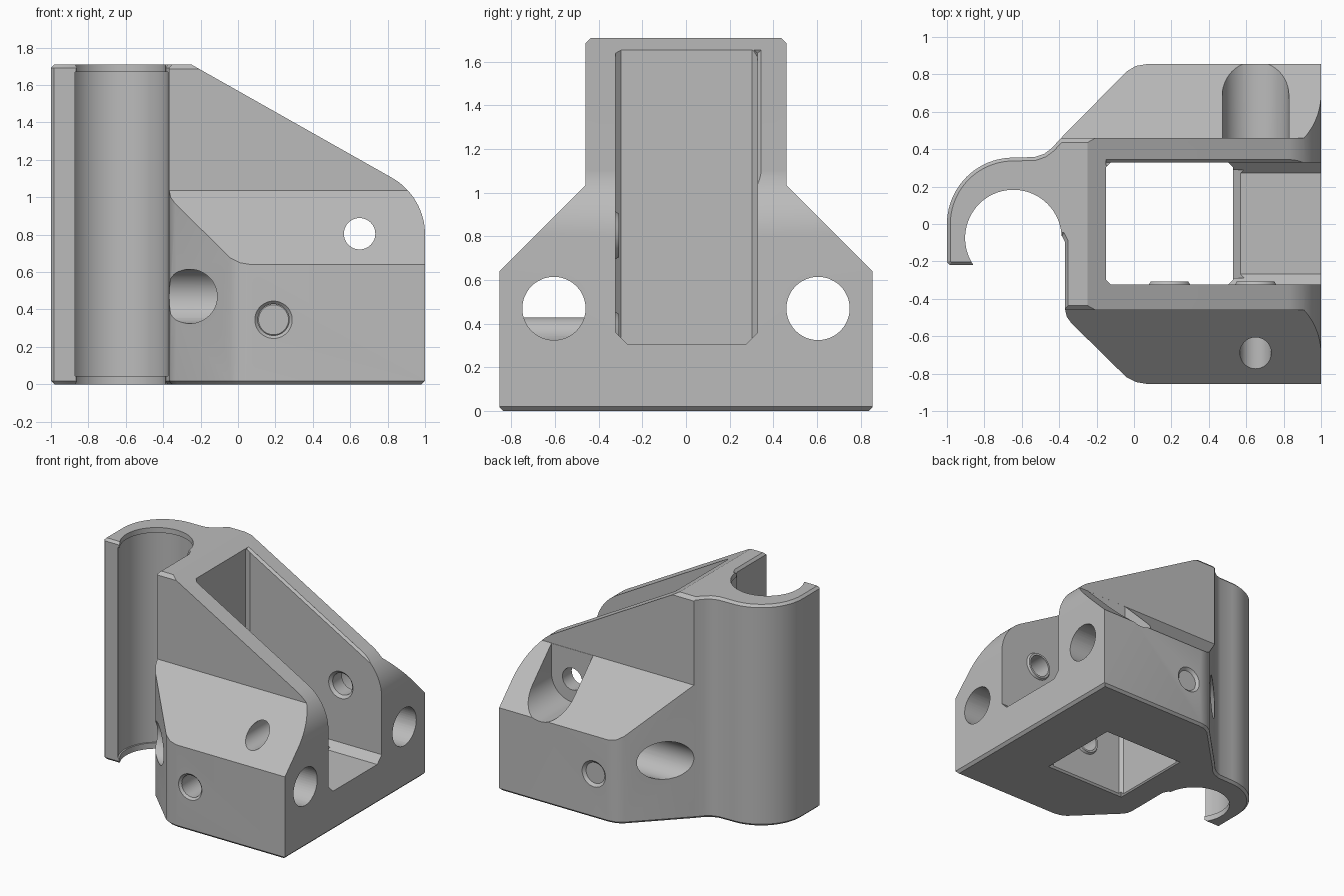
import bpy, bmesh
from math import sin, cos, radians, sqrt
from mathutils import Vector

old = bpy.data.objects.get("Cube")
if old:
    bpy.data.objects.remove(old, do_unlink=True)

grey = bpy.data.materials.new("light grey plastic")
grey.use_nodes = True
COLOR = (0.5, 0.5, 0.5, 1)
grey.diffuse_color = COLOR
grey.node_tree.nodes["Principled BSDF"].inputs["Base Color"].default_value = COLOR

MAP = {"x": lambda u, v, w: (w, u, v),
       "y": lambda u, v, w: (u, w, v),
       "z": lambda u, v, w: (u, v, w)}


def make_object(name, bm):
    bmesh.ops.recalc_face_normals(bm, faces=bm.faces)
    mesh = bpy.data.meshes.new(name)
    bm.to_mesh(mesh)
    bm.free()
    mesh.materials.append(grey)
    ob = bpy.data.objects.new(name, mesh)
    bpy.context.collection.objects.link(ob)
    return ob


def prism(name, pts, axis, lo, hi, bevel=0):
    """Extrude an outline along an axis, optionally chamfering both rims."""
    bm = bmesh.new()
    ends = [[bm.verts.new(MAP[axis](u, v, w)) for u, v in pts] for w in (lo, hi)]
    caps = [bm.faces.new(ring) for ring in ends]
    n = len(pts)
    for i in range(n):
        j = (i + 1) % n
        bm.faces.new((ends[0][i], ends[0][j], ends[1][j], ends[1][i]))
    bmesh.ops.recalc_face_normals(bm, faces=bm.faces)
    if bevel:
        rims = [e for cap in caps for e in cap.edges]
        bmesh.ops.bevel(bm, geom=rims, offset=bevel, segments=1, affect="EDGES")
    return make_object(name, bm)


def rod(name, start, end, r1, r2=None, sides=48):
    """Cylinder or cone between two points."""
    start, end = Vector(start), Vector(end)
    d = end - start
    bm = bmesh.new()
    bmesh.ops.create_cone(bm, cap_ends=True, segments=sides, radius1=r1,
                          radius2=r1 if r2 is None else r2, depth=d.length)
    rot = d.to_track_quat("Z", "Y").to_matrix().to_4x4()
    rot.translation = (start + end) / 2
    bm.transform(rot)
    return make_object(name, bm)


def combine(target, tool, operation="DIFFERENCE"):
    mod = target.modifiers.new("combine", "BOOLEAN")
    mod.operation, mod.solver, mod.object = operation, "EXACT", tool
    bpy.context.view_layer.objects.active = target
    bpy.ops.object.modifier_apply(modifier=mod.name)
    bpy.data.objects.remove(tool, do_unlink=True)


def arc(cx, cy, r, a0, a1, n):
    angles = [radians(a0 + (a1 - a0) * i / n) for i in range(n + 1)]
    return [(cx + r * cos(a), cy + r * sin(a)) for a in angles]


TOP, HALF, RISE = 1.71, 0.855, 0.565
BORE = (-0.645, -0.075)


def slope_z(x):
    return TOP - (x + 0.25) * RISE


# plan outline with the open clip on the left
back = [(1.1, HALF), (0.07, HALF), (0.01, 0.845), (-0.04, 0.815), (-0.39, 0.46),
        (-0.44, 0.405), (-0.48, 0.375), (-0.53, 0.358)]
clip = arc(-0.645, 0, 0.355, 90, 180, 20)
tip = [(-1, -0.205), (-0.985, -0.22), (-0.865, -0.22), (-0.7, -0.1)]
front = [(-0.41, -0.07), (-0.385, -0.065), (-0.37, -0.095), (-0.37, -0.45), (-0.36, -0.495),
         (-0.335, -0.53), (-0.04, -0.82), (0.01, -0.845), (0.07, -HALF), (1.1, -HALF)]
bracket = prism("bracket_body", back + clip + tip + front, "z", 0, TOP, 0.018)

# sloping top with rounded nose
profile = [(-1.2, -0.2), (0.78, -0.2), (1, 0.02)]
profile += arc(0.65, 0.8, 0.35, 0, 60.5, 16)
profile += [(-0.45, slope_z(-0.45)), (-1.2, slope_z(-0.45))]
combine(bracket, prism("side_profile", profile, "y", -1.2, 1.2), "INTERSECT")

# shoulders that narrow to the upper tower
half = [(0.95, -0.2), (0.95, 0.545), (0.46, 1.035), (0.46, 1.685), (0.36, 1.785)]
section = half + [(-y, z) for y, z in reversed(half)]
combine(bracket, prism("shoulder_section", section, "x", -1.3, 1.3), "INTERSECT")

# vertical window and the open slot above the cross bar
Y0, Y1 = -0.323, 0.328
c = 0.025
window = [(-0.15 + c, Y0), (0.53 - c, Y0), (0.53, Y0 + c), (0.53, Y1 - c),
          (0.53 - c, Y1), (-0.15 + c, Y1), (-0.15, Y1 - c), (-0.15, Y0 + c)]
combine(bracket, prism("window_cut", window, "z", -0.2, 2))
slot = [(Y0 + 0.055, 0.305), (Y1 - 0.055, 0.305), (Y1, 0.36), (Y1, 2), (Y0, 2), (Y0, 0.36)]
combine(bracket, prism("slot_cut", slot, "x", 0.3, 1.3))
bar_edge = [(0.45, 0.185), (0.61, 0.345), (0.45, 0.345)]
combine(bracket, prism("bar_chamfer", bar_edge, "y", -0.29, 0.29))

# chamfer at the bottom of the window
bm = bmesh.new()
bmesh.ops.create_cone(bm, cap_ends=True, segments=4, radius1=0.39 * sqrt(2),
                      radius2=0.31 * sqrt(2), depth=0.08)
for v in bm.verts:
    a = max(abs(v.co.x), abs(v.co.y))
    s = a / sqrt(2)
    x, y = v.co.x, v.co.y
    v.co.x, v.co.y = 0.19 + (x - y) / 2 * sqrt(2), (x + y) / 2 * sqrt(2) * 0.96
combine(bracket, make_object("window_chamfer", bm))

# soft chamfers along the sloping edges
for x0, y in ((-0.5, 0.46), (-0.5, -0.46), (-0.15, Y0), (-0.15, Y1)):
    combine(bracket, rod("edge_chamfer", (x0, y, slope_z(x0)),
                         (0.95, y, slope_z(0.95)), 0.016, sides=4))

# pole bore with thin lips at both ends
combine(bracket, rod("bore_lip_cut", (*BORE, -0.1), (*BORE, 1.9), 0.258, sides=72))
combine(bracket, rod("bore_cut", (*BORE, 0.045), (*BORE, 1.67), 0.27, sides=72))

# long holes through both shoulders, countersunk at the right end
for y in (-0.605, 0.605):
    combine(bracket, rod("long_hole", (-0.8 if y < 0 else -0.6, y, 0.47), (1.2, y, 0.47), 0.145))
    combine(bracket, rod("long_hole_rim", (0.975, y, 0.47), (1.015, y, 0.47), 0.138, 0.168))

# open-topped recess in the back shoulder
recess = arc(0.65, 0.805, 0.178, 180, 360, 24) + [(0.828, 1.6), (0.472, 1.6)]
combine(bracket, prism("recess_cut", recess, "y", 0.461, 1.2))

# cross holes with raised inner collars
for x, z in ((0.19, 0.345), (0.65, 0.805)):
    combine(bracket, rod("collar", (x, -0.34, z), (x, -0.307, z), 0.12, 0.1), "UNION")
    combine(bracket, rod("cross_hole", (x, -1.2, z), (x, 1.2, z), 0.084))
    combine(bracket, rod("inner_rim", (x, 0.308, z), (x, 0.348, z), 0.124, 0.084))
for s in (-1, 1):
    combine(bracket, rod("outer_rim", (0.19, s * 0.875, 0.345), (0.19, s * 0.835, 0.345),
                         0.12, 0.08))

bpy.ops.object.select_all(action="DESELECT")
bracket.select_set(True)
bpy.context.view_layer.objects.active = bracket
bpy.ops.object.shade_smooth_by_angle(angle=radians(28))
